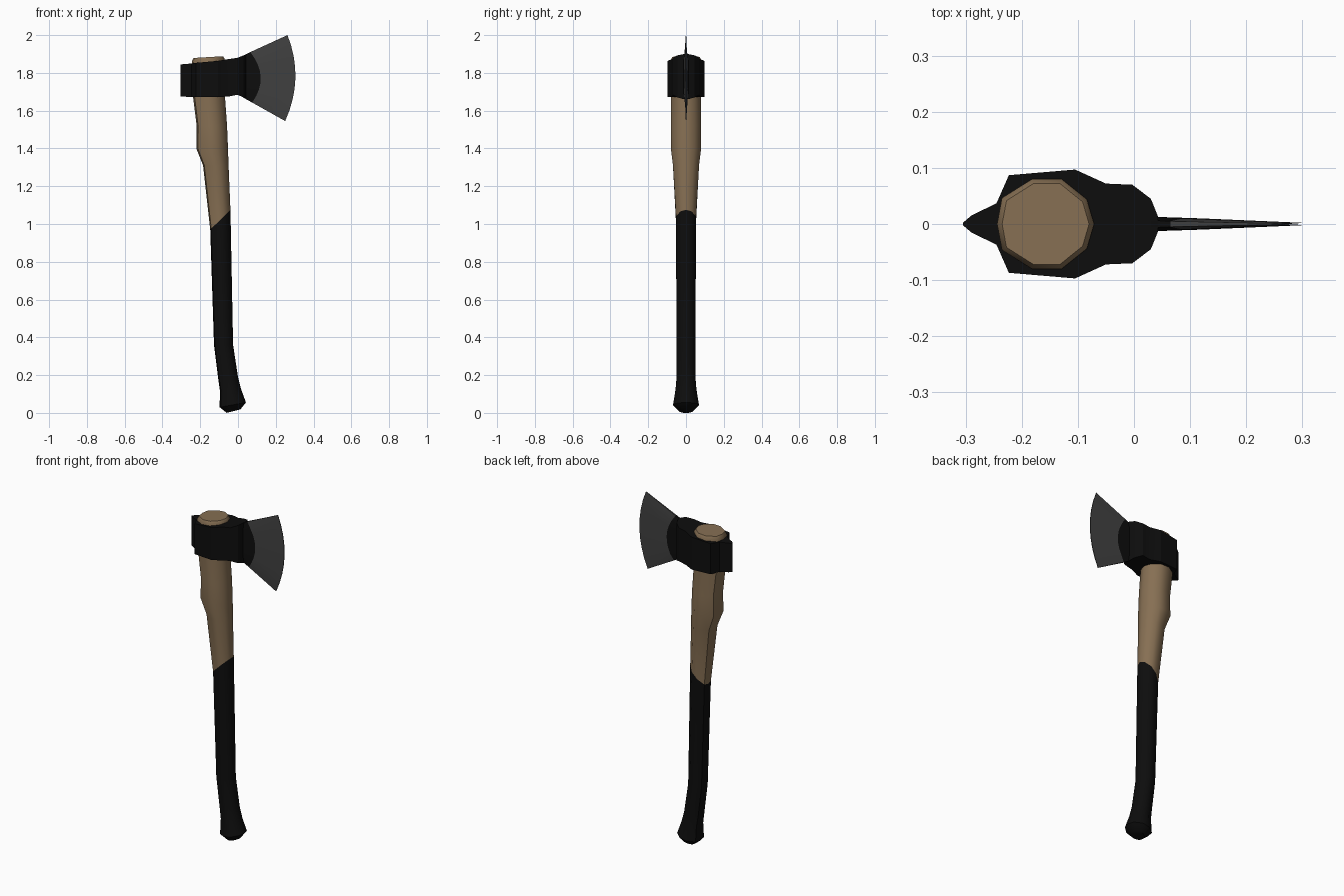
import bpy, bmesh, math

if "Cube" in bpy.data.objects:
    bpy.data.objects.remove(bpy.data.objects["Cube"])


def material(name, rgb):
    m = bpy.data.materials.new(name)
    m.diffuse_color = (*rgb, 1)
    m.use_nodes = True
    m.node_tree.nodes["Principled BSDF"].inputs["Base Color"].default_value = m.diffuse_color
    return m


black = material("black", (0.004, 0.004, 0.004))
wood = material("wood", (0.24, 0.16, 0.087))
steel = material("dark steel", (0.052, 0.052, 0.052))


def loft(name, rings, mats, slots, angle):
    """Skin closed rings; slots gives the material index of each band."""
    bm = bmesh.new()
    loops = [[bm.verts.new(p) for p in ring] for ring in rings]
    n = len(rings[0])
    for k, (a, b) in enumerate(zip(loops, loops[1:])):
        for i in range(n):
            j = (i + 1) % n
            bm.faces.new((a[i], a[j], b[j], b[i])).material_index = slots[k]
    bm.faces.new(loops[0][::-1]).material_index = slots[0]
    bm.faces.new(loops[-1]).material_index = slots[-1]
    bmesh.ops.recalc_face_normals(bm, faces=bm.faces)
    mesh = bpy.data.meshes.new(name)
    bm.to_mesh(mesh)
    bm.free()
    for m in mats:
        mesh.materials.append(m)
    ob = bpy.data.objects.new(name, mesh)
    bpy.context.collection.objects.link(ob)
    bpy.ops.object.select_all(action='DESELECT')
    ob.select_set(True)
    bpy.context.view_layer.objects.active = ob
    bpy.ops.object.shade_smooth_by_angle(angle=math.radians(angle))
    return ob


# Handle: ten-sided section swept up, tilted rings (back x, back z, front x, front z, half width)
half = [(-1, 0), (-.9, .58), (-.28, 1), (.33, 1), (.85, .55), (1, 0)]
section = half + [(u, -v) for u, v in half[-2:0:-1]]
profile = [
    (-.06, .000, .012, .018, .036),
    (-.097, .03, .042, .055, .068),
    (-.096, .12, .015, .13, .055),
    (-.106, .19, .000, .19, .050),
    (-.127, .36, -.026, .36, .050),
    (-.147, .97, -.040, 1.075, .053),
    (-.185, 1.31, -.050, 1.31, .069),
    (-.221, 1.40, -.053, 1.40, .080),
    (-.219, 1.52, -.058, 1.52, .079),
    (-.240, 1.69, -.070, 1.69, .078),
    (-.244, 1.862, -.071, 1.876, .080),
    (-.235, 1.879, -.080, 1.888, .072),
]
rings = []
for xl, zl, xr, zr, hy in profile:
    rings.append([((xl + xr) / 2 + u * (xr - xl) / 2, v * hy,
                   (zl + zr) / 2 + u * (zr - zl) / 2) for u, v in section])
loft("handle", rings, [black, wood], [0] * 5 + [1] * 6, 42)

# Axe head: box sections along x (x, half width, bottom z, top z)
stations = [
    (-.305, .002, 1.675, 1.845),
    (-.290, .015, 1.674, 1.846),
    (-.245, .037, 1.673, 1.850),
    (-.223, .087, 1.672, 1.853),
    (-.105, .097, 1.672, 1.864),
    (-.050, .072, 1.675, 1.873),
    (-.003, .070, 1.684, 1.880),
    (.030, .045, 1.670, 1.893),
    (.043, .013, 1.661, 1.899),
]
rings = [[(x, -h, b), (x, h, b), (x, h, t), (x, -h, t)] for x, h, b, t in stations]
loft("axe_head", rings, [black], [0] * 8, 25)

# Blade: bowed columns fanning out (bottom x,z, top x,z, bulge, half thickness)
columns = [
    (.030, 1.668, .030, 1.893, 0, .013),
    (.075, 1.643, .065, 1.910, .050, .010),
    (.250, 1.545, .262, 2.000, .048, .002),
]
rows = 8
rings = []
for x0, z0, x1, z1, bulge, h in columns:
    side = []
    for i in range(rows + 1):
        v = i / rows
        taper = .5 if i in (0, rows) else 1
        side.append((x0 + (x1 - x0) * v + bulge * 4 * v * (1 - v),
                     h * taper, z0 + (z1 - z0) * v))
    rings.append([(x, -y, z) for x, y, z in side] + side[::-1])
loft("blade", rings, [black, steel], [0, 1], 30)
